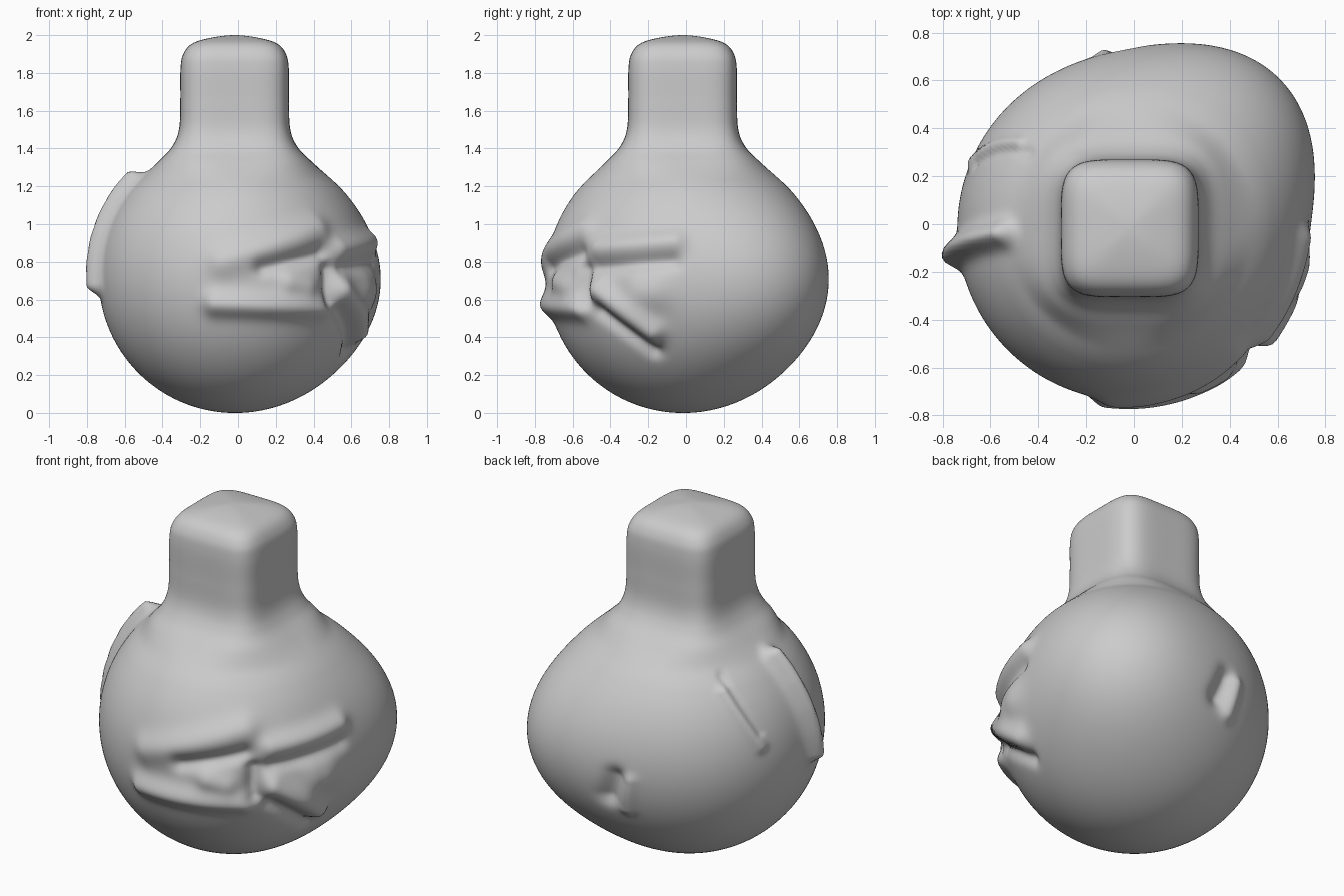
import bpy, bmesh
from math import sin, cos, pi, exp, sqrt, radians
from mathutils import Vector
from mathutils.geometry import intersect_point_line

if "Cube" in bpy.data.objects:
    bpy.data.objects.remove(bpy.data.objects["Cube"])

R = 0.72                              # body radius
C = Vector((-0.018, -0.018, R))       # body centre
SEG = 240
marks = []


def smooth(a, b, x):
    t = min(1, max(0, (x - a) / (b - a)))
    return t * t * (3 - 2 * t)


def on_ball(azimuth, z):
    r = sqrt(R * R - (z - R) ** 2)
    a = radians(azimuth)
    return Vector((r * cos(a), r * sin(a), z - R))


def mark(height, width, start, end, groove=0):
    """Ridge (or groove, if negative) along an arc on the body, with an
    optional companion groove at the given height offset."""
    steps = [i / 4 for i in range(5)]
    path = [on_ball(start[0] + (end[0] - start[0]) * t, start[1] + (end[1] - start[1]) * t) for t in steps]
    marks.append((height, width, path))
    if groove:
        mark(-0.6 * height, width * 0.65, (start[0], start[1] + groove), (end[0], end[1] + groove))


# front folds
mark(0.050, 0.065, (-98, 0.58), (-50, 0.56))
mark(0.035, 0.080, (-95, 0.80), (-50, 0.97))
mark(0.030, 0.060, (-66, 0.69), (-58, 0.67))
mark(-0.035, 0.045, (-78, 0.77), (-50, 0.85))
# front right corner and right side folds
mark(-0.045, 0.045, (-46, 0.76), (-46, 0.60))
mark(0.055, 0.065, (-38, 0.65), (-14, 0.44), -0.11)
mark(0.040, 0.065, (-38, 0.87), (-4, 0.90), -0.10)
mark(0.040, 0.110, (-18, 0.64), (-14, 0.64))
# left fin and the ridge and groove behind it
mark(0.075, 0.050, (182, 1.22), (189, 0.68))
mark(0.022, 0.035, (143, 1.14), (157, 0.84), 0.07)
# dent on the back
mark(-0.045, 0.055, (92, 0.66), (88, 0.54))
mark(0.025, 0.040, (98, 0.66), (96, 0.48))

bulge_dir = Vector((1, 1, -0.06)).normalized()


def path_distance(q, path):
    best = min((q - p).length for p in path)
    for a, b in zip(path, path[1:]):
        if a != b:
            foot, t = intersect_point_line(q, a, b)
            if 0 < t < 1:
                best = min(best, (q - foot).length)
    return best


def displaced(p):
    """Push a point out by the big corner bulge and the sculpted marks."""
    fade = 1 - smooth(1.22, 1.48, p.z)
    if fade <= 0:
        return p
    d = (p - C).normalized()
    q = d * R
    h = 0.165 * exp(-(d.angle(bulge_dir) / 0.62) ** 2)
    for height, width, path in marks:
        if (q - path[2]).length < 0.6:
            h += height * exp(-(path_distance(q, path) / width) ** 2)
    return p + d * h * fade


def catmull(p, n):
    """Smooth curve through the points p, n samples per span."""
    out = []
    for i in range(1, len(p) - 2):
        a, b, c, d = p[i - 1:i + 3]
        for t in (k / n for k in range(n)):
            out.append(0.5 * (2 * b + (c - a) * t + (2 * a - 5 * b + 4 * c - d) * t * t
                              + (3 * b - a - 3 * c + d) * t ** 3))
    return out


# side profile: round body, shoulder, neck and domed end
prof = [Vector((R * sin(a), R - R * cos(a))) for a in (i * 2.3 / 16 for i in range(-1, 17))]
prof += [Vector(p) for p in ((0.415, 1.32), (0.335, 1.405), (0.295, 1.50), (0.288, 1.65), (0.287, 1.82),
                             (0.272, 1.90), (0.225, 1.955), (0.13, 1.985), (0, 2), (-0.13, 1.985))]
prof = catmull(prof, 9)[1:]

# vessel: rings blend from a circle (body) to a rounded square (neck)
bm = bmesh.new()
rings = []
for r, z in prof:
    n = 2 + 2.4 * smooth(1.22, 1.5, z)
    ring = []
    for k in range(SEG):
        a = 2 * pi * k / SEG
        f = r * (abs(cos(a)) ** n + abs(sin(a)) ** n) ** (-1 / n)
        ring.append(bm.verts.new(displaced(Vector((C.x + f * cos(a), C.y + f * sin(a), z)))))
    rings.append(ring)
for lo, hi in zip(rings, rings[1:]):
    for k in range(SEG):
        j = (k + 1) % SEG
        bm.faces.new((lo[k], lo[j], hi[j], hi[k]))
bottom = bm.verts.new((C.x, C.y, 0))
top = bm.verts.new((C.x, C.y, 2))
for k in range(SEG):
    j = (k + 1) % SEG
    bm.faces.new((bottom, rings[0][j], rings[0][k]))
    bm.faces.new((top, rings[-1][k], rings[-1][j]))
for f in bm.faces:
    f.smooth = True
me = bpy.data.meshes.new("sculpted_vessel")
bm.to_mesh(me)
bm.free()
bpy.context.collection.objects.link(bpy.data.objects.new("sculpted_vessel", me))
